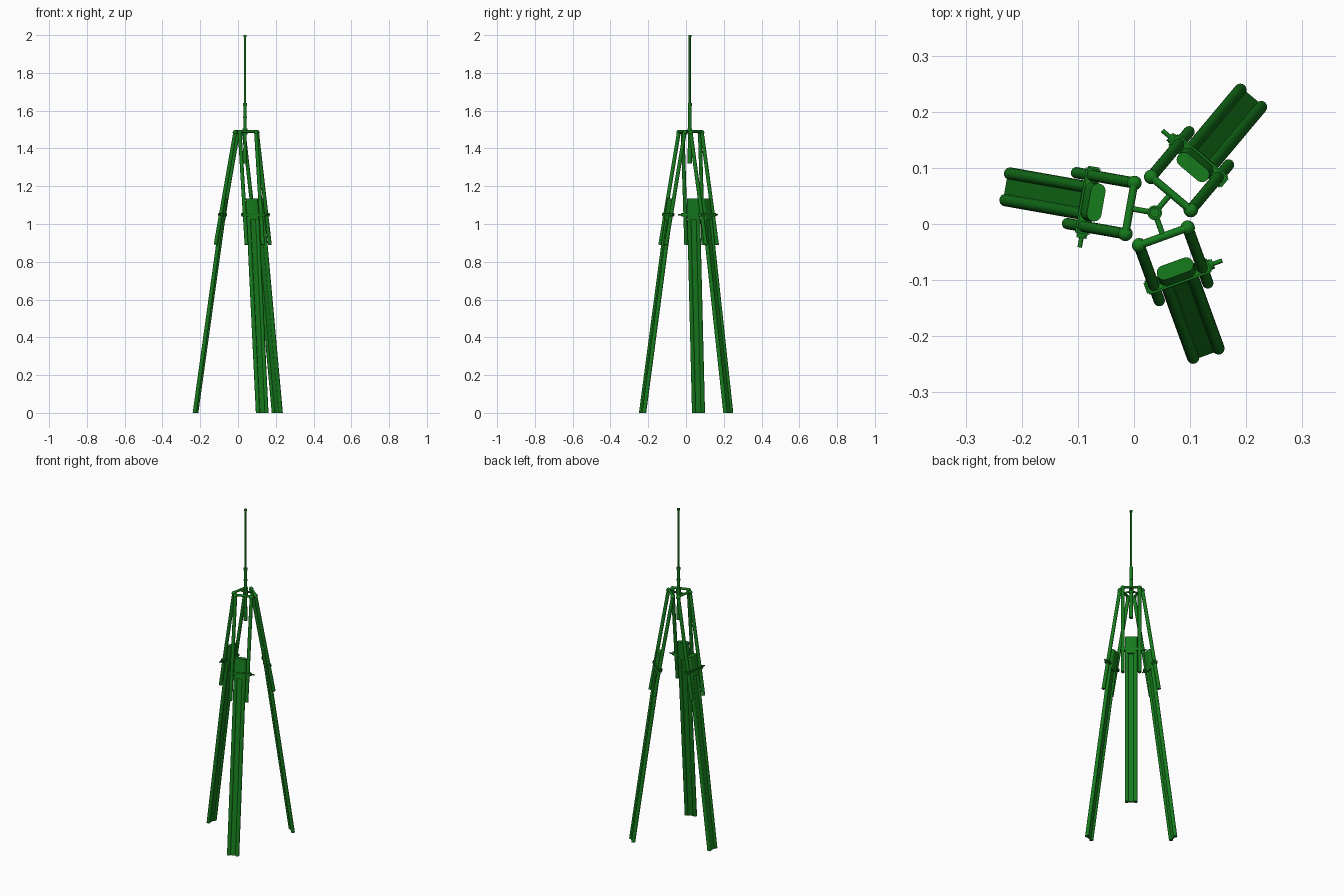
import bpy, bmesh, math
from mathutils import Vector, Matrix

if "Cube" in bpy.data.objects:
    bpy.data.objects.remove(bpy.data.objects["Cube"])

CENTER = Vector((0.037, 0.02, 0))
green = bpy.data.materials.new("green")
green.diffuse_color = (0.008, 0.2, 0.012, 1)
green.use_nodes = True
green.node_tree.nodes["Principled BSDF"].inputs["Base Color"].default_value = green.diffuse_color


def finish(bm, name, angle=0.0):
    """Turn a leg-space bmesh (x outward) into an object rotated about the mast."""
    bmesh.ops.recalc_face_normals(bm, faces=bm.faces)
    bm.transform(Matrix.Translation(CENTER) @ Matrix.Rotation(math.radians(angle), 4, 'Z'))
    me = bpy.data.meshes.new(name)
    bm.to_mesh(me)
    bm.free()
    me.materials.append(green)
    ob = bpy.data.objects.new(name, me)
    bpy.context.collection.objects.link(ob)
    bpy.ops.object.select_all(action='DESELECT')
    ob.select_set(True)
    bpy.context.view_layer.objects.active = ob
    bpy.ops.object.shade_smooth_by_angle(angle=math.radians(35))


def tube(bm, a, b, r, seg=20):
    a, b = Vector(a), Vector(b)
    m = Matrix.Translation((a + b) / 2) @ (b - a).to_track_quat('Z', 'Y').to_matrix().to_4x4()
    bmesh.ops.create_cone(bm, cap_ends=True, segments=seg, radius1=r, radius2=r,
                          depth=(b - a).length, matrix=m)


def ball(bm, p, r):
    bmesh.ops.create_uvsphere(bm, u_segments=16, v_segments=10, radius=r,
                              matrix=Matrix.Translation(p))


def prism(bm, profile, x0, z0, x1, z1):
    """Slanted prism with level ends; profile is (outward, sideways)."""
    lo = [bm.verts.new((x0 + u, v, z0)) for u, v in profile]
    hi = [bm.verts.new((x1 + u, v, z1)) for u, v in profile]
    n = len(lo)
    for i in range(n):
        j = (i + 1) % n
        bm.faces.new((lo[i], lo[j], hi[j], hi[i]))
    bm.faces.new(lo)
    bm.faces.new(hi)


def lobes(r, off, open_angle, n=14):
    """Two round ends joined by a web; 90 degrees gives a capsule."""
    pts = []
    for side in (1, -1):
        for i in range(n + 1):
            a = math.radians(-open_angle + 2 * open_angle * i / n)
            pts.append((side * -r * math.sin(a), side * (off + r * math.cos(a))))
    return pts


def lower_x(z):
    return 0.266 - 0.160 * z / 1.135


def upper_x(z):
    return 0.045 + 0.105 * (1.485 - z) / 0.595


for n, ang in enumerate((50, 170, 290), 1):
    # lower leg: two round edges joined by a thin web, solid at the top
    bm = bmesh.new()
    prism(bm, lobes(0.011, 0.024, 158), lower_x(0), 0, lower_x(1.1), 1.1)
    prism(bm, lobes(0.013, 0.021, 90), lower_x(1.02), 1.02, lower_x(1.135), 1.135)
    finish(bm, f"lower_leg_{n}", ang)

    # pair of upper tubes with rounded joints
    bm = bmesh.new()
    for s in (-1, 1):
        y = s * 0.046
        tube(bm, (upper_x(1.485), y, 1.485), (upper_x(0.89), y, 0.89), 0.010)
        ball(bm, (0.045, y, 1.485), 0.013)
    finish(bm, f"upper_leg_{n}", ang)

    # clamp plate around the tubes
    bm = bmesh.new()
    bmesh.ops.create_cube(bm, size=1, matrix=Matrix.Translation((0.121, 0, 1.05))
                          @ Matrix.Diagonal((0.026, 0.124, 0.018, 1)))
    bmesh.ops.bevel(bm, geom=bm.edges[:], offset=0.003, segments=2, affect='EDGES')
    finish(bm, f"leg_clamp_{n}", ang)

    # tightening screw
    bm = bmesh.new()
    tube(bm, (0.121, 0.05, 1.05), (0.121, 0.084, 1.05), 0.004, 12)
    tube(bm, (0.121, 0.061, 1.05), (0.121, 0.067, 1.05), 0.009, 12)
    finish(bm, f"clamp_screw_{n}", ang)

    # hinge bar and spoke to the hub
    bm = bmesh.new()
    tube(bm, (0.045, -0.046, 1.49), (0.045, 0.046, 1.49), 0.007)
    tube(bm, (0, 0, 1.49), (0.045, 0, 1.49), 0.005)
    finish(bm, f"hinge_bar_{n}", ang)

# centre sleeve with collars
bm = bmesh.new()
for z0, z1, r in ((1.32, 1.40, 0.011), (1.40, 1.64, 0.009), (1.475, 1.505, 0.013),
                  (1.56, 1.57, 0.010), (1.625, 1.64, 0.0105)):
    tube(bm, (0, 0, z0), (0, 0, z1), r)
finish(bm, "centre_sleeve")

# mast with end cap
bm = bmesh.new()
tube(bm, (0, 0, 1.6), (0, 0, 1.995), 0.0055)
tube(bm, (0, 0, 1.99), (0, 0, 2.0), 0.008)
finish(bm, "mast")
